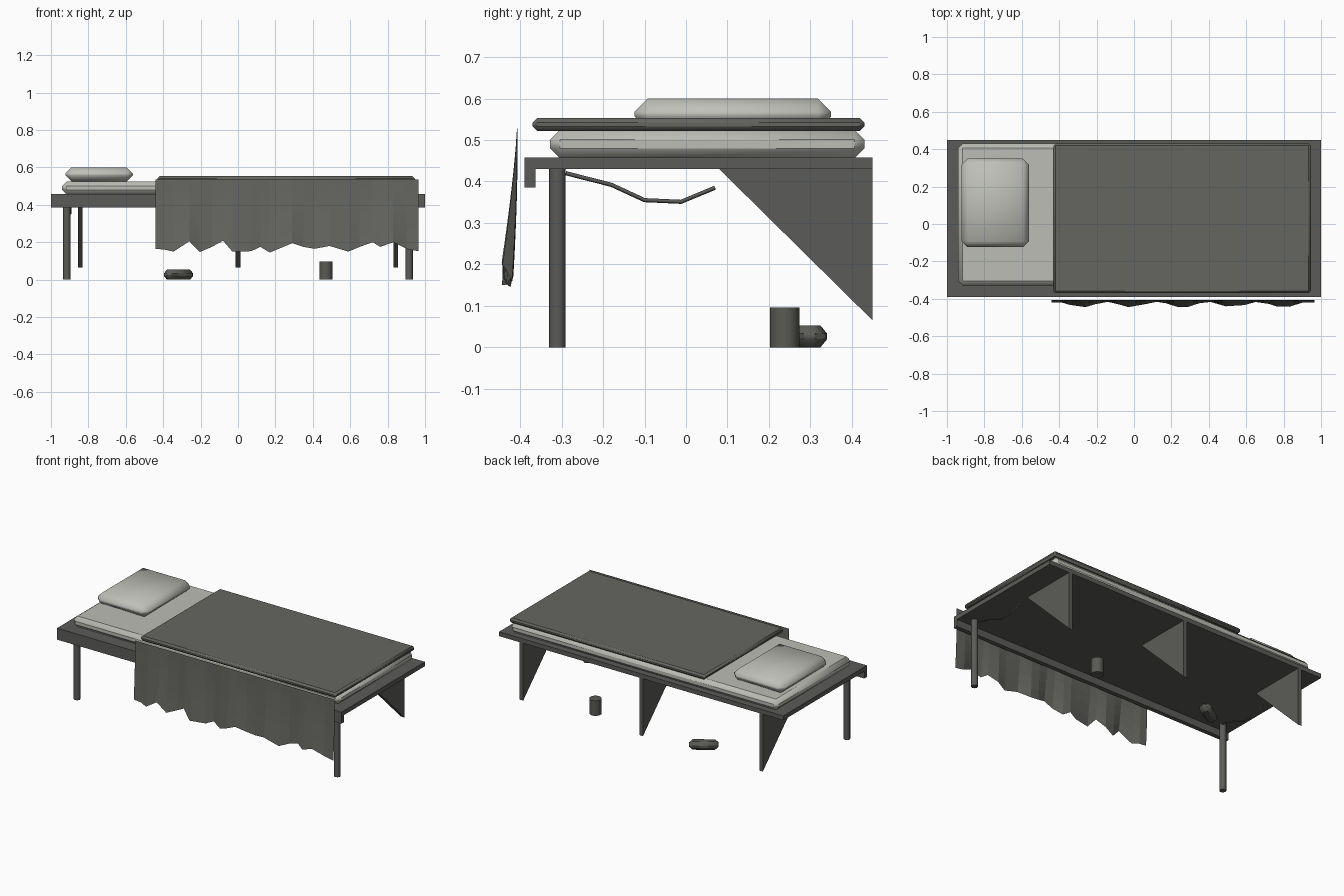
import bpy, bmesh, math
from mathutils import Matrix, Vector

if "Cube" in bpy.data.objects:
    bpy.data.objects.remove(bpy.data.objects["Cube"])


def mat(name, r, g, b):
    m = bpy.data.materials.new(name)
    m.diffuse_color = (r, g, b, 1)
    m.use_nodes = True
    m.node_tree.nodes["Principled BSDF"].inputs["Base Color"].default_value = m.diffuse_color
    return m


STEEL = mat("dark steel", 0.105, 0.105, 0.098)
WOOL = mat("grey wool", 0.13, 0.13, 0.118)
LINEN = mat("pale linen", 0.50, 0.51, 0.46)
PILLOW = mat("pillow cloth", 0.52, 0.53, 0.48)
TIN = mat("dull tin", 0.10, 0.10, 0.09)


def finish(name, bm, material, smooth=None):
    bmesh.ops.recalc_face_normals(bm, faces=bm.faces)
    me = bpy.data.meshes.new(name)
    bm.to_mesh(me)
    bm.free()
    ob = bpy.data.objects.new(name, me)
    bpy.context.collection.objects.link(ob)
    me.materials.append(material)
    if smooth:
        bpy.ops.object.select_all(action='DESELECT')
        ob.select_set(True)
        bpy.context.view_layer.objects.active = ob
        bpy.ops.object.shade_smooth_by_angle(angle=math.radians(smooth))
    return ob


def box(name, lo, hi, material, bevel=0, segments=1, turn=0, smooth=None):
    lo, hi = Vector(lo), Vector(hi)
    bm = bmesh.new()
    bmesh.ops.create_cube(bm, size=1)
    bmesh.ops.scale(bm, vec=hi - lo, verts=bm.verts)
    if bevel:
        bmesh.ops.bevel(bm, geom=bm.edges[:], offset=bevel, segments=segments,
                        profile=0.5, affect='EDGES')
    bmesh.ops.rotate(bm, matrix=Matrix.Rotation(turn, 3, 'Z'), verts=bm.verts)
    bmesh.ops.translate(bm, vec=(lo + hi) / 2, verts=bm.verts)
    return finish(name, bm, material, smooth)


def cylinder(name, x, y, z0, z1, r, sides, material):
    bm = bmesh.new()
    bmesh.ops.create_cone(bm, cap_ends=True, segments=sides, radius1=r, radius2=r,
                          depth=z1 - z0,
                          matrix=Matrix.Translation((x, y, (z0 + z1) / 2)))
    return finish(name, bm, material, 50)


def prism(name, profile, x0, x1, material):
    """Extrude a (y, z) profile along x."""
    bm = bmesh.new()
    f = bm.faces.new([bm.verts.new((x0, y, z)) for y, z in profile])
    ext = bmesh.ops.extrude_face_region(bm, geom=[f])
    bmesh.ops.translate(bm, vec=(x1 - x0, 0, 0),
                        verts=[v for v in ext['geom'] if isinstance(v, bmesh.types.BMVert)])
    return finish(name, bm, material)


# steel bunk plate with folded front lip
prism("bunk_plate", [(-0.39, 0.385), (-0.363, 0.385), (-0.363, 0.43), (0.45, 0.43),
                     (0.45, 0.458), (-0.39, 0.458)], -1, 1, STEEL)

# triangular wall brackets
for i, x in enumerate((-0.843, 0, 0.843)):
    prism(f"wall_bracket_{i + 1}", [(0.08, 0.43), (0.45, 0.43), (0.45, 0.065)],
          x - 0.0125, x + 0.0125, STEEL)

# front legs and sagging cables beneath the plate
for side, label in ((-1, "left"), (1, "right")):
    cylinder(f"front_leg_{label}", side * 0.915, -0.31, 0, 0.435, 0.02, 8, STEEL)
    cu = bpy.data.curves.new(f"cable_{label}", 'CURVE')
    cu.dimensions = '3D'
    cu.bevel_depth = 0.005
    cu.bevel_resolution = 0
    cu.use_fill_caps = True
    sp = cu.splines.new('POLY')
    path = [(-0.29, 0.42), (-0.18, 0.392), (-0.10, 0.355), (-0.012, 0.351), (0.07, 0.385)]
    sp.points.add(len(path) - 1)
    for p, (y, z) in zip(sp.points, path):
        p.co = (side * 0.896, y, z, 1)
    cu.materials.append(STEEL)
    bpy.context.collection.objects.link(bpy.data.objects.new(f"cable_{label}", cu))

# bedding
box("mattress", (-0.94, -0.328, 0.456), (0.94, 0.43, 0.525), LINEN, 0.024, 1, smooth=40)
box("blanket", (-0.43, -0.37, 0.522), (0.945, 0.43, 0.553), WOOL, 0.011, 1, smooth=40)
pillow = box("pillow", (-0.922, -0.124, 0.525), (-0.562, 0.35, 0.60), PILLOW, 0.032, 1, smooth=50)

# hanging blanket side: wavy sheet with ragged hem
hem = [(-0.44, .165), (-0.39, .16), (-0.345, .15), (-0.26, .205), (-0.205, .147),
       (-0.14, .175), (-0.08, .208), (-0.03, .15), (0.07, .152), (0.12, .175), (0.17, .145),
       (0.23, .17), (0.29, .195), (0.35, .175), (0.41, .165), (0.49, .18), (0.59, .15),
       (0.65, .175), (0.72, .2), (0.76, .175), (0.83, .2), (0.90, .165), (0.965, .152)]
bm = bmesh.new()
rows = 7
grid = []
for x, zb in hem:
    col = []
    for j in range(rows):
        t = j / (rows - 1)
        y = -0.407 - 0.024 * t ** 1.5 - 0.015 * t * math.cos(2 * math.pi * (x + 0.01) / 0.27)
        col.append(bm.verts.new((x, y, 0.535 + (zb - 0.535) * t)))
    grid.append(col)
for a, b in zip(grid, grid[1:]):
    for j in range(rows - 1):
        bm.faces.new((a[j], a[j + 1], b[j + 1], b[j]))
finish("blanket_drape", bm, WOOL)

# things on the floor under the bunk
cylinder("tin_cup", 0.47, 0.238, 0, 0.096, 0.036, 14, TIN)
box("slipper", (-0.403, 0.24, 0), (-0.233, 0.31, 0.053), TIN, 0.02, 1, turn=0.6, smooth=40)
